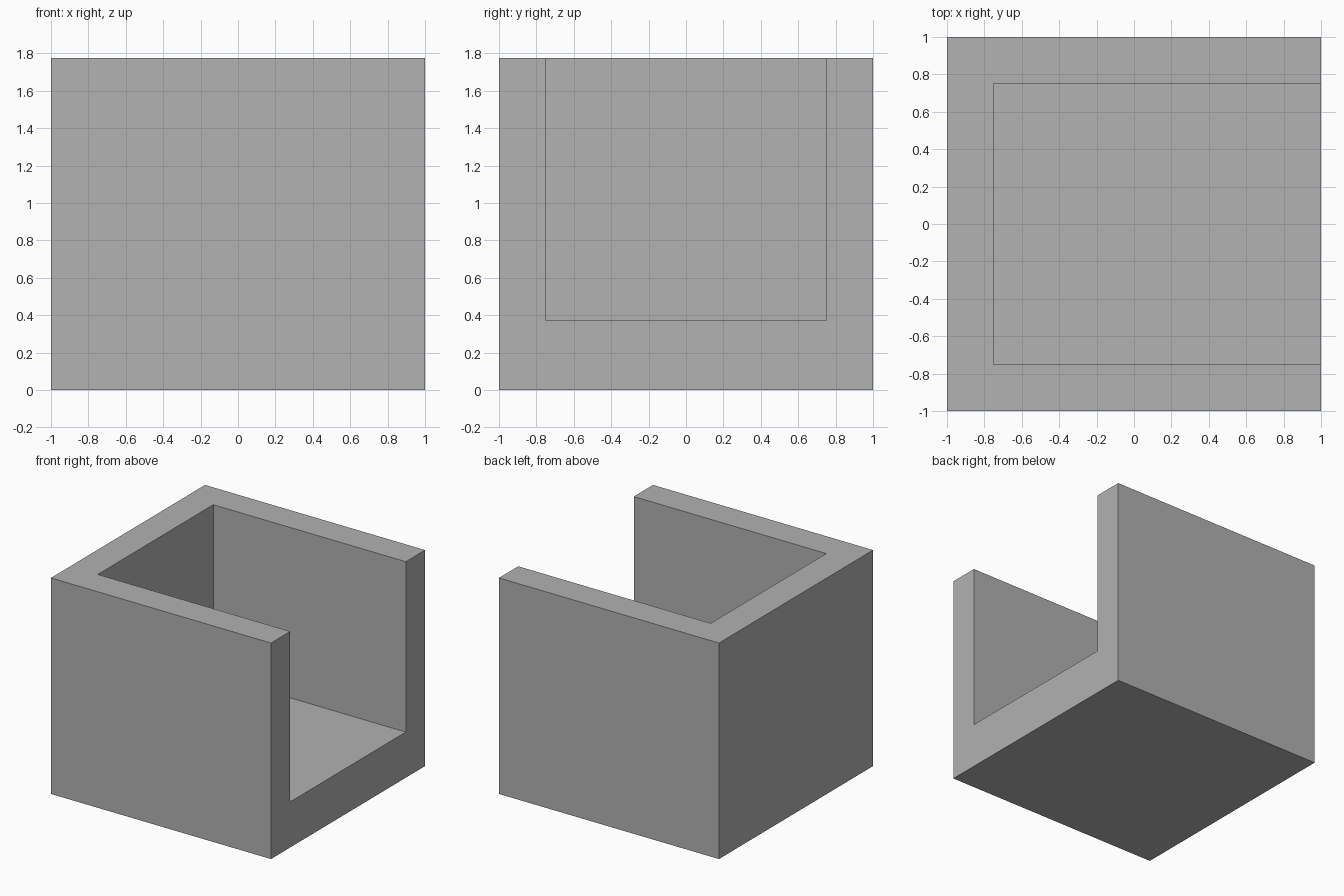
import bpy

default = bpy.data.objects.get("Cube")
if default:
    bpy.data.objects.remove(default, do_unlink=True)

HEIGHT = 1.775
FLOOR = 0.375   # floor thickness
INNER = 0.75    # half width of the cavity

# Single plain grey
grey = bpy.data.materials.new("plain_grey")
grey.use_nodes = True
colour = (0.445, 0.445, 0.445, 1)
grey.diffuse_color = colour
grey.node_tree.nodes["Principled BSDF"].inputs["Base Color"].default_value = colour


def box(name, low, high):
    """Axis-aligned box between two corners."""
    centre = [(a + b) / 2 for a, b in zip(low, high)]
    bpy.ops.mesh.primitive_cube_add(size=1, location=centre)
    obj = bpy.context.object
    obj.name = name
    obj.scale = [b - a for a, b in zip(low, high)]
    bpy.ops.object.transform_apply(location=True, rotation=False, scale=True)
    obj.data.materials.append(grey)
    return obj


# Solid block, and a cavity that runs out through the top and the left side
cavity = box("cavity_cutter", (-INNER, -INNER, FLOOR), (2, INNER, HEIGHT + 1))
cavity.hide_render = True
block = box("open_box", (-1, -1, 0), (1, 1, HEIGHT))

cut = block.modifiers.new("cavity", "BOOLEAN")
cut.operation = "DIFFERENCE"
cut.solver = "EXACT"
cut.object = cavity
bpy.ops.object.modifier_apply(modifier=cut.name)
bpy.data.objects.remove(cavity, do_unlink=True)
